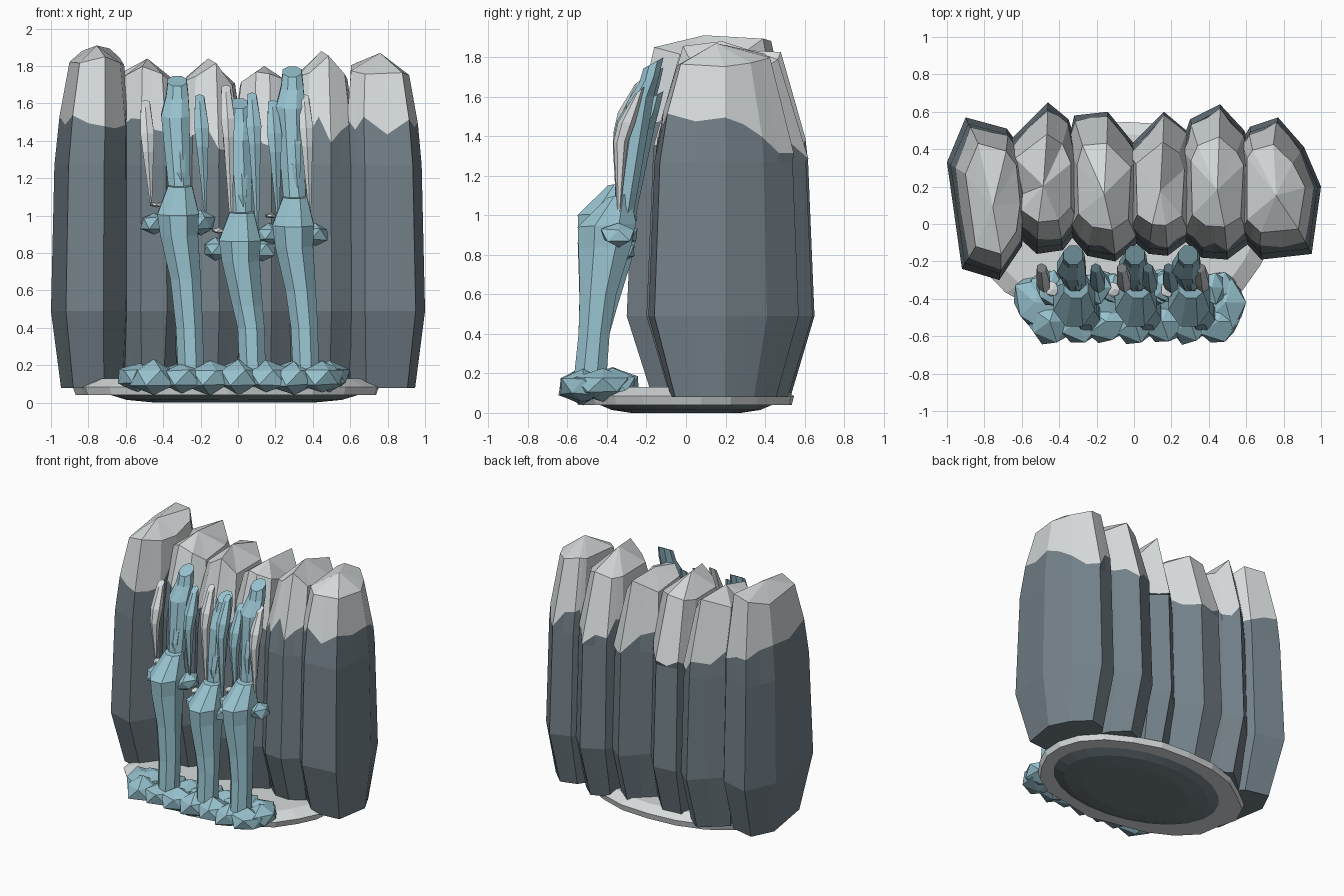
import bpy, bmesh, math, random
from mathutils import Vector

random.seed(4)
if "Cube" in bpy.data.objects:
    bpy.data.objects.remove(bpy.data.objects["Cube"], do_unlink=True)


def material(name, rgb):
    m = bpy.data.materials.new(name)
    m.use_nodes = True
    color = (*rgb, 1)
    m.diffuse_color = color
    m.node_tree.nodes["Principled BSDF"].inputs["Base Color"].default_value = color
    return m


STONE = material("slate stone", (0.17, 0.215, 0.245))
SNOW = material("pale snow", (0.68, 0.71, 0.72))
WATER = material("ice blue water", (0.31, 0.54, 0.62))


def skin(name, rings, mats, upper_from=None, peak=None):
    """Joins rings of points into a closed mesh; bands from upper_from use the second material."""
    bm = bmesh.new()
    loops = [[bm.verts.new(p) for p in ring] for ring in rings]
    n = len(loops[0])
    for k, (a, b) in enumerate(zip(loops, loops[1:])):
        for i in range(n):
            j = (i + 1) % n
            f = bm.faces.new((a[i], a[j], b[j], b[i]))
            f.material_index = int(upper_from is not None and k >= upper_from)
    bm.faces.new(loops[0][::-1])
    if peak:
        tip = bm.verts.new(peak)
        for i in range(n):
            f = bm.faces.new((loops[-1][i], loops[-1][(i + 1) % n], tip))
            f.material_index = len(mats) - 1
    else:
        bm.faces.new(loops[-1])
    bmesh.ops.recalc_face_normals(bm, faces=bm.faces)
    mesh = bpy.data.meshes.new(name)
    bm.to_mesh(mesh)
    bm.free()
    for m in mats:
        mesh.materials.append(m)
    bpy.context.collection.objects.link(bpy.data.objects.new(name, mesh))


def oval(x, y, z, rx, ry, tilt=0, n=8, jitter=0):
    pts = []
    for i in range(n):
        a = math.tau * (i + 0.5) / n
        r = 1 + random.uniform(-jitter, jitter)
        pts.append((x + rx * r * math.cos(a), y + ry * r * math.sin(a), z + tilt * math.sin(a)))
    return pts


# Rock pillars with jagged snow caps
def pillar(name, outline, top, snow, cap, drop, lean=0):
    xs, ys = zip(*outline)
    cx, cy = (min(xs) + max(xs)) / 2, (min(ys) + max(ys)) / 2
    hx, hy = (max(xs) - min(xs)) / 2, (max(ys) - min(ys)) / 2
    unit = [Vector(((x - cx) / hx, (y - cy) / hy)) for x, y in outline]
    dense = []
    for i, p in enumerate(unit):
        dense += [p, (p + unit[(i + 1) % len(unit)]) / 2]

    def ring(z, sx, sy, shift=0):
        return [Vector((cx + shift + p.x * hx * sx, cy + p.y * hy * sy, z)) for p in dense]

    low, wide = ring(.08, .82, .7, lean / 2), ring(.49, 1, 1)
    shoulder = ring(1.27, .95, .92, lean / 4)
    crown = ring(top - .03, *cap, lean)
    for i in range(0, len(crown), 2):
        crown[i].z += random.uniform(-.06, .03) - drop * abs(dense[i].x)
    for i in range(1, len(crown), 2):
        crown[i] = (crown[i - 1] + crown[(i + 1) % len(crown)]) / 2
    edge = []
    for a, b, p in zip(shoulder, crown, dense):
        z = snow + random.uniform(-.08, .08) - .09 * max(p.y, 0)
        q = a.lerp(b, (z - a.z) / (b.z - a.z))
        edge.append((q.x + p.x * hx * .05, q.y + p.y * hy * .04, z))
    peak = (cx + lean, cy - .1 * hy, top)
    skin(name, [low, wide, shoulder, edge, crown], [STONE, SNOW], 3, peak)


pillar("rock_far_right", [(-1, .33), (-.92, -.24), (-.72, -.3), (-.6, -.12), (-.57, .1), (-.6, .4),
                          (-.68, .51), (-.9, .57)], 1.91, 1.53, (.68, .68), .02, .03)
pillar("rock_mid_right", [(-.68, .43), (-.63, .1), (-.64, -.05), (-.52, -.16), (-.38, -.14), (-.29, -.02),
                          (-.29, .38), (-.35, .56), (-.46, .65)], 1.84, 1.46, (.76, .58), .07)
pillar("rock_inner_right", [(-.36, .4), (-.35, -.05), (-.25, -.17), (-.1, -.2), (.02, -.1), (.04, .38),
                            (-.14, .6), (-.32, .58)], 1.84, 1.42, (.72, .58), .08)
pillar("rock_inner_left", [(-.04, .4), (-.03, -.07), (.08, -.16), (.18, -.17), (.3, -.08), (.32, .35),
                           (.28, .5), (.16, .6)], 1.8, 1.42, (.72, .58), .08)
pillar("rock_mid_left", [(.25, .42), (.26, -.08), (.36, -.18), (.5, -.19), (.62, -.1), (.64, .38),
                         (.59, .5), (.46, .64), (.3, .56)], 1.88, 1.45, (.72, .58), .08)
pillar("rock_far_left", [(.58, .45), (.58, -.08), (.68, -.19), (.95, -.16), (1, .2), (.91, .41),
                         (.77, .57), (.62, .52)], 1.87, 1.45, (.74, .62), .05, -.03)


# Base: uneven snowy rim over a shallow stone bowl
def base_ring(z, s):
    return [(-.05 + (x + .05) * s, y * s, z) for x, y, _ in rim]


rim = oval(-.05, 0, 0, .82, .545, n=22, jitter=.03)
skin("snow_rim", [base_ring(.04, .98), base_ring(.085, 1), base_ring(.13, .88)], [SNOW])
skin("base_bowl", [oval(-.02, 0, 0, .42, .28, n=24), oval(-.02, 0, .015, .58, .38, n=24),
                   oval(-.02, 0, .045, .68, .45, n=24)], [STONE])


# Waterfalls: an upper stream falling onto a stepped lower stream
def streak(name, x, top, bottom, width, mat):
    mid = top - .16
    skin(name, [oval(x + .015, -.34, bottom, .006, .006, n=6), oval(x, -.33, mid - .1, width * .9, width, n=6),
                oval(x - .005, -.3, mid, width * 1.15, width * 1.2, n=6),
                oval(x - .015, -.235, top, .028, .025, .02, n=6)], [mat])


def droplet(name, loc, size, mat):
    bm = bmesh.new()
    bmesh.ops.create_icosphere(bm, subdivisions=1, radius=1)
    for v in bm.verts:
        k = random.uniform(.82, 1.15)
        v.co = Vector([c + q * s * k for c, q, s in zip(loc, v.co, size)])
    mesh = bpy.data.meshes.new(name)
    bm.to_mesh(mesh)
    bm.free()
    mesh.materials.append(mat)
    bpy.context.collection.objects.link(bpy.data.objects.new(name, mesh))


def waterfall(tag, x, top, step, pale, pale_top, blue, blue_top):
    skin("upper_stream_" + tag,
         [oval(x + .01, -.33, step - .1, .065, .05), oval(x + .01, -.3, step + .12, .065, .06),
          oval(x - .01, -.23, top - .2, .082, .075, .02), oval(x, -.185, top - .1, .065, .055, .02),
          oval(x, -.165, top - .02, .055, .055, .03)], [WATER])
    skin("lower_stream_" + tag,
         [oval(x + .075, -.49, .12, .075, .09), oval(x + .065, -.465, .4, .078, .085),
          oval(x + .045, -.445, step - .4, .088, .1),
          oval(x + .01, -.41, step - .16, .11, .145, .01),
          oval(x + .005, -.4, step - .05, .12, .16, .01),
          oval(x + .015, -.34, step + .1, .07, .06, .01)], [WATER])
    streak("pale_streak_" + tag, pale, pale_top, step, .037, SNOW)
    streak("side_streak_" + tag, blue, blue_top, step - .05, .04, WATER)
    streak("front_streak_" + tag, x + .02, top - .25, step, .03, WATER)
    for s in (-1, 1):
        droplet("splash_" + tag, (x + s * .125, -.34, step - .1), (.08, .1, .065), WATER)
    droplet("pale_splash_" + tag, (x - .11, -.35, step), (.04, .045, .015), SNOW)


waterfall("right", -.325, 1.74, 1.06, -.48, 1.6, -.19, 1.63)
waterfall("middle", .005, 1.62, .92, -.05, 1.68, .09, 1.64)
waterfall("left", .29, 1.79, 1.0, .37, 1.63, .2, 1.6)

# Foam mounds around the foot of the falls
for i in range(7):
    x = -.45 + i * .15
    droplet("foam_front", (x, -.52, .135), (.135, .13, .088), WATER)
    droplet("foam_back", (x, -.37, .145), (.135, .14, .085), WATER)
for x in (-.53, .49):
    droplet("foam_end", (x, -.42, .14), (.13, .16, .085), WATER)
